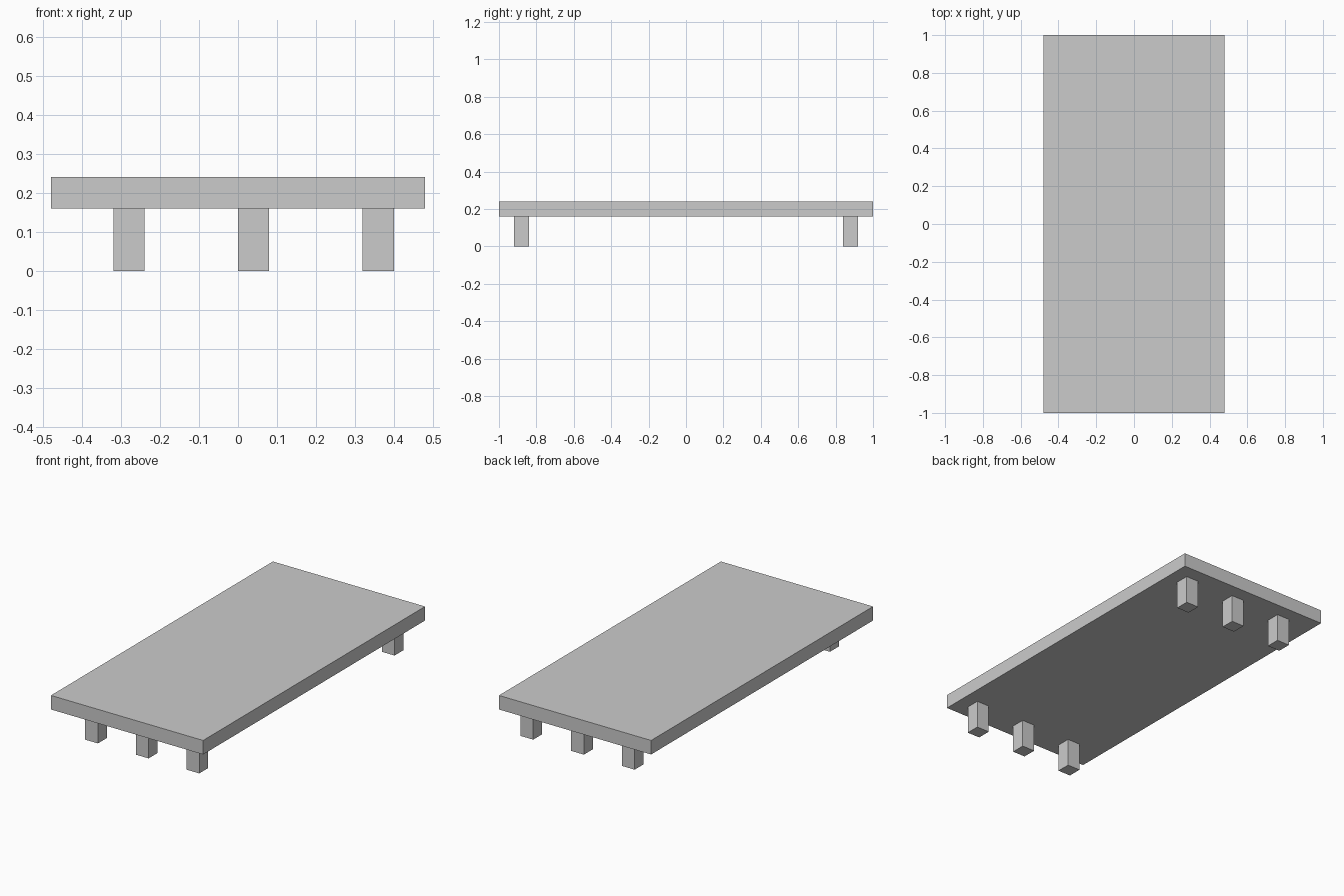
import bpy

if "Cube" in bpy.data.objects:
    bpy.data.objects.remove(bpy.data.objects["Cube"])


def box(name, x, y, z):
    """Add a box spanning the given (min, max) ranges."""
    bpy.ops.mesh.primitive_cube_add(size=1, location=[sum(r) / 2 for r in (x, y, z)])
    obj = bpy.context.object
    obj.name = name
    obj.scale = [r[1] - r[0] for r in (x, y, z)]
    bpy.ops.object.transform_apply(location=False, rotation=False, scale=True)
    return obj


LEG = 0.08      # leg width
LEG_H = 0.16    # leg height

# Flat top slab
box("table_top", (-0.48, 0.48), (-1, 1), (LEG_H, 0.24))

# Three legs at each end, offset slightly toward +x
for end, y in (("front", -0.92), ("back", 0.84)):
    for side, x in (("left", -0.32), ("middle", 0.0), ("right", 0.32)):
        box(f"{end}_{side}_leg", (x, x + LEG), (y, y + LEG), (0, LEG_H))
